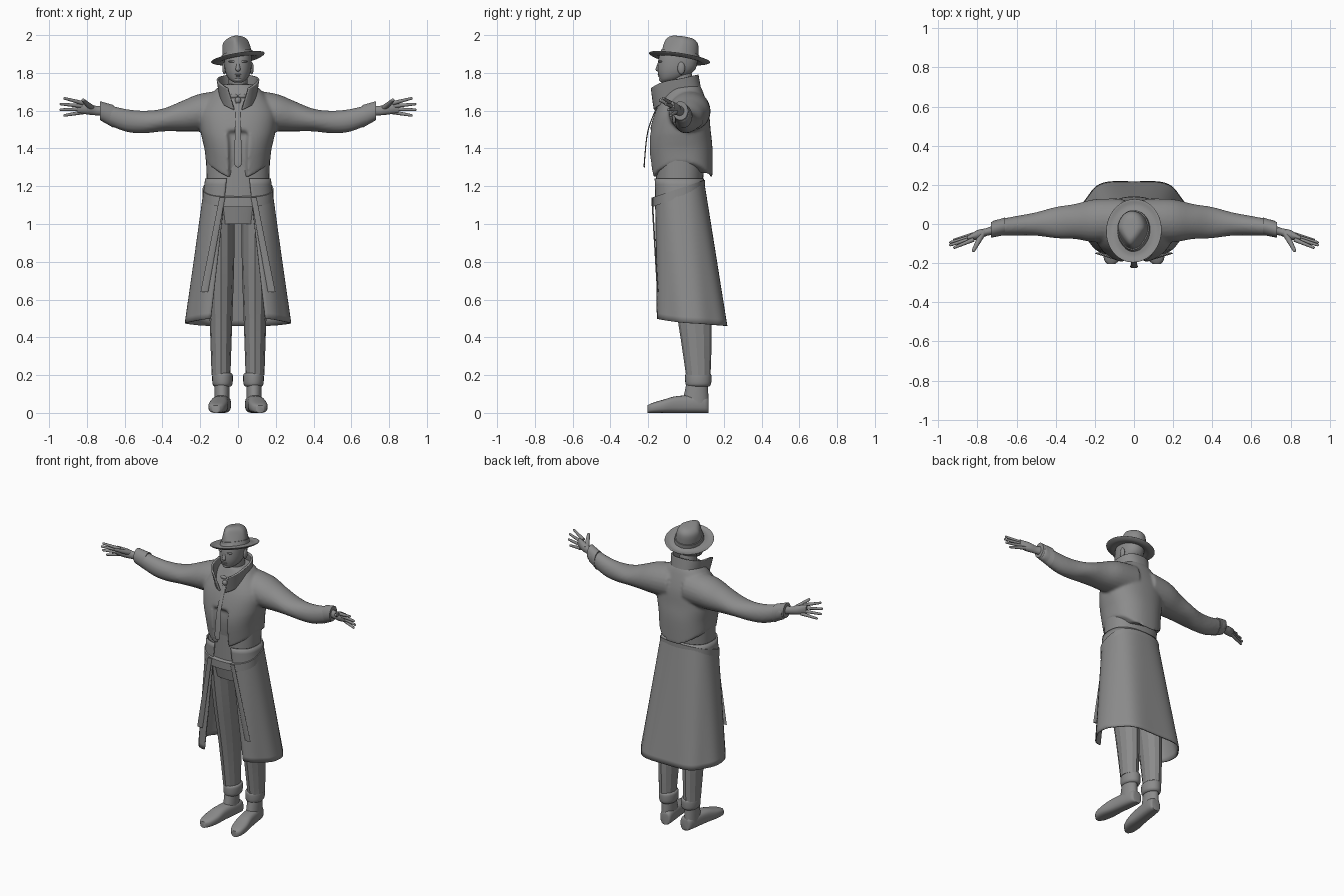
import bpy, bmesh, math
from mathutils import Vector

cube = bpy.data.objects.get("Cube")
if cube:
    bpy.data.objects.remove(cube, do_unlink=True)

COLOUR = (0.26, 0.26, 0.26, 1)
grey = bpy.data.materials.new("plain grey")
grey.use_nodes = True
grey.diffuse_color = COLOUR
for node in grey.node_tree.nodes:
    if node.type == "BSDF_PRINCIPLED":
        node.inputs["Base Color"].default_value = COLOUR


def finish(name, bm, mirror=False, angle=50):
    bmesh.ops.recalc_face_normals(bm, faces=bm.faces)
    mesh = bpy.data.meshes.new(name)
    bm.to_mesh(mesh)
    bm.free()
    mesh.materials.append(grey)
    ob = bpy.data.objects.new(name, mesh)
    bpy.context.collection.objects.link(ob)
    bpy.ops.object.select_all(action="DESELECT")
    ob.select_set(True)
    bpy.context.view_layer.objects.active = ob
    bpy.ops.object.shade_smooth_by_angle(angle=math.radians(angle))
    if mirror:
        ob.modifiers.new("Mirror", "MIRROR")
    return ob


def resample(rows, steps):
    """Smooth curve through the given rows of numbers."""
    out = []
    for i in range(len(rows) - 1):
        before, start = rows[max(i - 1, 0)], rows[i]
        end, after = rows[i + 1], rows[min(i + 2, len(rows) - 1)]
        for s in range(steps):
            t = s / steps
            out.append([q + t / 2 * (r - p + t * (2 * p - 5 * q + 4 * r - w
                        + t * (3 * (q - r) + w - p)))
                        for p, q, r, w in zip(before, start, end, after)])
    return out + [list(rows[-1])]


def spow(value, power):
    return math.copysign(abs(value) ** (2 / power), value)


def bridge(bm, lines, closed):
    """Join neighbouring lines of vertices with quads."""
    for r, s in zip(lines, lines[1:]):
        for k in range(0 if closed else 1, len(r)):
            bm.faces.new((r[k], r[k - 1], s[k - 1], s[k]))


def loft(name, rows, axis="Z", sides=24, power=2, steps=4, drift=lambda t: 0,
         warp=lambda x, y, z: (x, y, z), **options):
    """Rows are (position on axis, second centre, two radii); drift gives the first centre."""
    bm = bmesh.new()
    rings = []
    for t, centre, ru, rv in resample(rows, steps):
        ring = []
        for k in range(sides):
            a = math.tau * k / sides
            u = drift(t) + ru * spow(math.cos(a), power)
            v = centre + rv * spow(math.sin(a), power)
            ring.append(bm.verts.new(warp(*{"Z": (u, v, t), "X": (t, u, v), "Y": (u, t, v)}[axis])))
        rings.append(ring)
    bridge(bm, rings, closed=True)
    bm.faces.new(rings[0])
    bm.faces.new(rings[-1])
    return finish(name, bm, **options)


def sheet(name, top, bottom, thickness, fold=0, rows=24, columns=72, power=2.6):
    """Cloth open at the front: (z front, z back, radius x, y front, y back, half gap)."""
    bm = bmesh.new()
    lines = []
    for i in range(rows + 1):
        t = i / rows
        zf, zb, rx, yf, yb, gap = [p + (q - p) * t for p, q in zip(top, bottom)]
        edge = math.asin((gap / rx) ** (power / 2))
        line = []
        for k in range(columns + 1):
            a = edge + (math.tau - 2 * edge) * k / columns
            wave = 1 - fold * t * math.cos(6 * (a - math.pi))
            x = rx * wave * spow(math.sin(a), power)
            y = (yf + yb) / 2 - (yb - yf) / 2 * wave * spow(math.cos(a), power)
            line.append(bm.verts.new((x, y, zf + (zb - zf) * math.sin(a / 2))))
        lines.append(line)
    bridge(bm, lines, closed=False)
    solid = finish(name, bm).modifiers.new("Solidify", "SOLIDIFY")
    solid.thickness, solid.offset = thickness, 0


def ball(name, centre, size, mirror=False):
    bm = bmesh.new()
    bmesh.ops.create_uvsphere(bm, u_segments=16, v_segments=10, radius=1)
    bmesh.ops.scale(bm, vec=Vector(size), verts=bm.verts)
    bmesh.ops.translate(bm, vec=Vector(centre), verts=bm.verts)
    return finish(name, bm, mirror)


def limb(name, start, end, radius_start, radius_end, mirror=True):
    """Tapered round bar between two points with a rounded tip."""
    start, end = Vector(start), Vector(end)
    turn = (end - start).to_track_quat("Z", "Y").to_matrix()
    bm = bmesh.new()
    bmesh.ops.create_cone(bm, cap_ends=True, segments=16, radius1=radius_start,
                          radius2=radius_end, depth=(end - start).length)
    bmesh.ops.rotate(bm, matrix=turn, verts=bm.verts)
    bmesh.ops.translate(bm, vec=(start + end) / 2, verts=bm.verts)
    tip = bmesh.ops.create_uvsphere(bm, u_segments=12, v_segments=8, radius=radius_end)
    bmesh.ops.translate(bm, vec=end, verts=tip["verts"])
    return finish(name, bm, mirror)


# Coat top: torso and sleeves blended into one cloth surface
def bodice_shape(x, y, z):
    if y < 0 and abs(x) < 0.045 and z < 1.48:
        y += 0.03
    low = min(max((1.42 - z) / 0.18, 0), 1)
    return x, y, z + low * 0.09 * (x / 0.17) ** 2


coat = loft("coat_top", [(1.24, -.02, .17, .16), (1.4, -.03, .18, .17), (1.5, -.03, .2, .16),
                         (1.6, -.02, .2, .14), (1.7, -.01, .13, .1), (1.74, -.01, .08, .08)],
            sides=72, power=2.3, warp=bodice_shape)
sleeve = [(.06, 1.6, .11, .11), (.2, 1.59, .11, .1), (.3, 1.57, .09, .08), (.4, 1.55, .08, .06),
          (.5, 1.54, .06, .06), (.6, 1.55, .05, .06), (.72, 1.59, .04, .05)]
parts = [coat]
for side in (1, -1):
    parts.append(loft("sleeve", [(side * x, *rest) for x, *rest in sleeve], "X",
                      drift=lambda x: .02 - .08 * x * x))
for ob in parts:
    ob.select_set(True)
bpy.context.view_layer.objects.active = coat
bpy.ops.object.join()
remesh = coat.modifiers.new("Remesh", "REMESH")
remesh.mode, remesh.voxel_size, remesh.use_smooth_shade = "VOXEL", 0.009, True
smooth = coat.modifiers.new("Smooth", "SMOOTH")
smooth.factor, smooth.iterations = 0.5, 4
loft("sleeve_cuff", [(.66, 1.57, .045, .06), (.73, 1.6, .04, .05)], "X", mirror=True,
     drift=lambda x: .16 - .26 * x)

# Coat waist, skirt, belt and hanging belt ends
loft("coat_waist", [(1.1, -.04, .16, .12), (1.36, -.03, .17, .13)], sides=40, power=2.4)
sheet("coat_skirt", top=(1.24, 1.24, .17, -.165, .09, .06),
      bottom=(.51, .46, .27, -.16, .22, .14), thickness=.008, fold=.03)
loft("belt", [(z, -.04, .187, .14) for z in (1.15, 1.2)], sides=48, power=2.5,
     warp=lambda x, y, z: (x, y, z + y / 3))
loft("belt_end", [(1.14, -.18, .015, .004), (.64, -.15, .02, .004)], sides=12, power=3,
     drift=lambda z: .3 - .19 * z, mirror=True)

# Turned-up collar, shirt collar and necktie
sheet("coat_collar", top=(1.7, 1.79, .107, -.19, .06, .055),
      bottom=(1.6, 1.68, .09, -.165, .08, .02), thickness=.012)
loft("shirt_collar", [(1.63, -.035, .06, .1), (1.71, -.02, .055, .07)])
ball("shirt_collar_wing", (.022, -.12, 1.677), (.022, .01, .012), mirror=True)
ball("tie_knot", (0, -.14, 1.655), (.016, .014, .018))
loft("necktie", [(1.3, -.22, .005, .003), (1.33, -.22, .02, .003), (1.5, -.2, .015, .003),
                 (1.65, -.14, .01, .003)], sides=12, power=3)

# Head
loft("neck", [(1.62, 0, .055, .06), (1.8, -.03, .05, .06)])
loft("head", [(1.75, -.11, .02, .02), (1.77, -.08, .05, .06), (1.82, -.05, .07, .1),
              (1.9, -.04, .07, .1), (1.93, -.04, .05, .07)], sides=32, power=2.2)
limb("nose", (0, -.14, 1.86), (0, -.148, 1.82), .006, .013, mirror=False)
ball("brow", (.026, -.134, 1.86), (.024, .012, .007), mirror=True)
ball("eye", (.027, -.132, 1.845), (.011, .01, .006), mirror=True)
ball("upper_lip", (0, -.14, 1.791), (.02, .01, .005))
ball("lower_lip", (0, -.137, 1.782), (.016, .01, .005))
ball("chin", (0, -.125, 1.765), (.024, .018, .014))
ball("ear", (.072, -.025, 1.825), (.011, .02, .033), mirror=True)


# Tilted hat with a crown pinched towards the front
def pinch(x, y, z):
    front = min(max(-y / .09, 0), 1)
    return x * (1 - front / 2 * min(max(z / .08, 0), 1)), y, z


def hat_part(name, profile, **options):
    ob = loft(name, [(z, 0, r, r + .02) for z, r in profile], sides=48, **options)
    ob.location = (0, -.035, 1.877)
    ob.rotation_euler = (-.15, -.17, 0)


hat_part("hat_brim", [(0, .07), (-.01, .11), (0, .14), (.006, .14), (0, .11), (.01, .07)])
hat_part("hat_crown", [(0, .08), (.08, .07), (.11, .045), (.117, .01)], warp=pinch)
hat_part("hat_band", [(0, .085), (.03, .083)], warp=pinch, angle=30)

# Hands: fingers fan out from the palm
loft("palm", [(.7, 1.6, .03, .03), (.75, 1.6, .02, .025), (.8, 1.61, .025, .03),
              (.85, 1.62, .01, .03)], "X", drift=lambda x: .2 - .32 * x, mirror=True)
for i, name in enumerate(("index", "middle", "ring", "little")):
    limb(name + "_finger", (.82, -.08 + .009 * i, 1.64 - .016 * i),
         (.94 - .01 * (i - 1.5) ** 2, -.12 + .013 * i, 1.665 - .03 * i), .011, .007)
limb("thumb", (.77, -.04, 1.61), (.82, -.135, 1.655), .018, .009)

# Trousers with turned-up hems
loft("trouser_hips", [(1, -.03, .13, .1), (1.15, -.04, .155, .12)], power=2.4)
loft("trouser_leg", [(1.08, -.03, .07, .11), (.8, 0, .07, .1), (.5, .045, .06, .09),
                     (.2, .065, .05, .065)], sides=12, steps=3, drift=lambda z: .09,
     mirror=True, angle=20)
loft("trouser_hem", [(z, .065, r, r + .015) for z, r in
                     ((.14, .043), (.155, .053), (.2, .054), (.212, .045))],
     drift=lambda z: .082, mirror=True)

# Shoes with flat soles and toes turned slightly out
loft("shoe", [(y, h, r, h) for y, r, h in
              ((.12, .02, .03), (.1, .04, .045), (-.04, .045, .045), (-.12, .05, .035),
               (-.18, .04, .026), (-.205, .02, .02))],
     "Y", power=2.8, drift=lambda y: .09 - .13 * y, mirror=True)
loft("shoe_ankle", [(.05, .05, .04, .07), (.17, .06, .04, .055)], drift=lambda z: .085,
     mirror=True)
